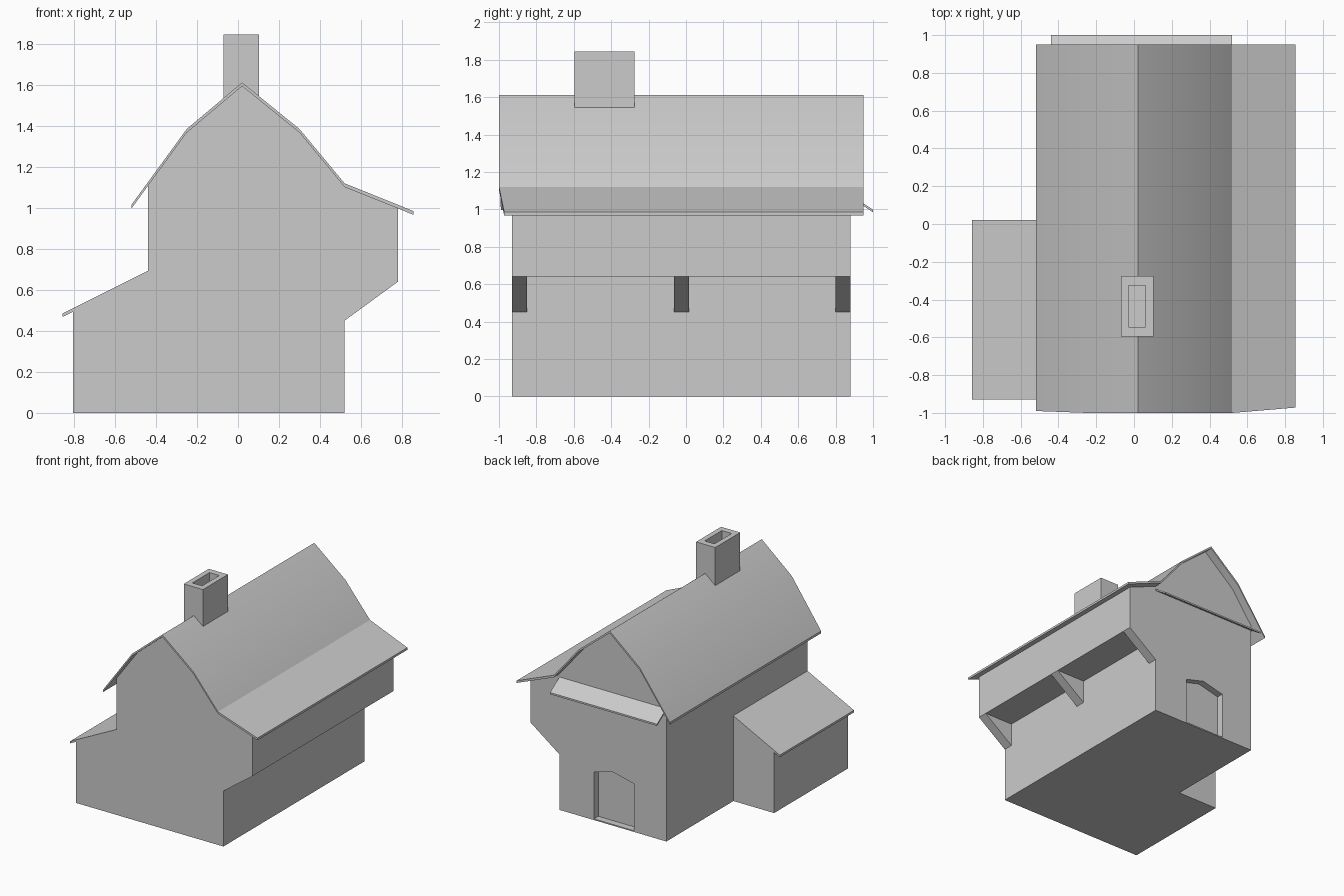
import bpy, bmesh, math

if "Cube" in bpy.data.objects:
    bpy.data.objects.remove(bpy.data.objects["Cube"])


def prism(name, profile, a, b, axis="y"):
    """Extrude a 2D profile from a to b along y (profile is x,z) or x (profile is y,z)."""
    place = (lambda p, t: (p[0], t, p[1])) if axis == "y" else (lambda p, t: (t, p[0], p[1]))
    bm = bmesh.new()
    rings = [[bm.verts.new(place(p, t)) for p in profile] for t in (a, b)]
    n = len(profile)
    bm.faces.new(rings[0])
    bm.faces.new(rings[1][::-1])
    for i in range(n):
        j = (i + 1) % n
        bm.faces.new((rings[0][i], rings[1][i], rings[1][j], rings[0][j]))
    bmesh.ops.recalc_face_normals(bm, faces=bm.faces)
    mesh = bpy.data.meshes.new(name)
    bm.to_mesh(mesh)
    bm.free()
    obj = bpy.data.objects.new(name, mesh)
    bpy.context.collection.objects.link(obj)
    return obj


def slab(name, line, thick, a, b, axis="y"):
    """Thin sheet whose upper surface follows a line of points."""
    return prism(name, line + [(u, v - thick) for u, v in reversed(line)], a, b, axis)


def cut(obj, cutter):
    mod = obj.modifiers.new("cut", "BOOLEAN")
    mod.operation = "DIFFERENCE"
    mod.solver = "EXACT"
    mod.object = cutter
    cutter.hide_render = True
    cutter.hide_set(True)


FRONT, BACK = -0.93, 0.88

# Main walls with overhanging upper floor and gables
walls = prism("walls", [(-0.44, 0), (0.52, 0), (0.52, 0.64), (0.78, 0.64), (0.78, 1.0),
                        (0.52, 1.104), (0.30, 1.369), (0.02, 1.595), (-0.25, 1.369),
                        (-0.44, 1.108)], FRONT, BACK)

# Peaked doorway recess in the back wall
cut(walls, prism("door_cutter", [(-0.15, 0.01), (0.21, 0.01), (0.21, 0.39),
                                 (0.04, 0.435), (-0.15, 0.39)], BACK - 0.055, BACK + 0.1))

# Brackets under the overhang
for i, (y0, y1) in enumerate([(FRONT, -0.85), (-0.065, 0.015), (0.80, BACK)]):
    prism(f"bracket_{i + 1}", [(0.52, 0.45), (0.78, 0.64), (0.52, 0.64)], y0, y1)

# Side lean-to and its roof
prism("lean_to", [(-0.805, 0), (-0.44, 0), (-0.44, 0.685), (-0.805, 0.503)], FRONT, 0.02)
slab("lean_to_roof", [(-0.857, 0.485), (-0.44, 0.693)], 0.017, FRONT, 0.022)

# Main roof, with front corners drawn slightly back at the eaves
roof = slab("roof", [(-0.52, 1.015), (-0.25, 1.385), (0.02, 1.612), (0.30, 1.385),
                     (0.52, 1.12), (0.855, 0.985)], 0.018, -1.0, 0.95)
for v in roof.data.vertices:
    if v.co.y < 0 and abs(v.co.x) > 0.52 - 1e-4 and v.co.z < 1.05:
        v.co.y = -0.972 if v.co.x > 0 else -0.99
bpy.context.view_layer.objects.active = roof
roof.select_set(True)
bpy.ops.object.shade_smooth_by_angle(angle=math.radians(20))

# Small pent roof across the back gable
slab("back_pent_roof", [(0.87, 1.085), (1.0, 0.998)], 0.014, -0.44, 0.52, axis="x")

# Chimney with open flue
chimney = prism("chimney", [(-0.07, 1.5), (0.102, 1.5), (0.102, 1.845), (-0.07, 1.845)],
                -0.595, -0.275)
cut(chimney, prism("flue_cutter", [(-0.028, 1.74), (0.06, 1.74), (0.06, 1.95), (-0.028, 1.95)],
                   -0.545, -0.325))
